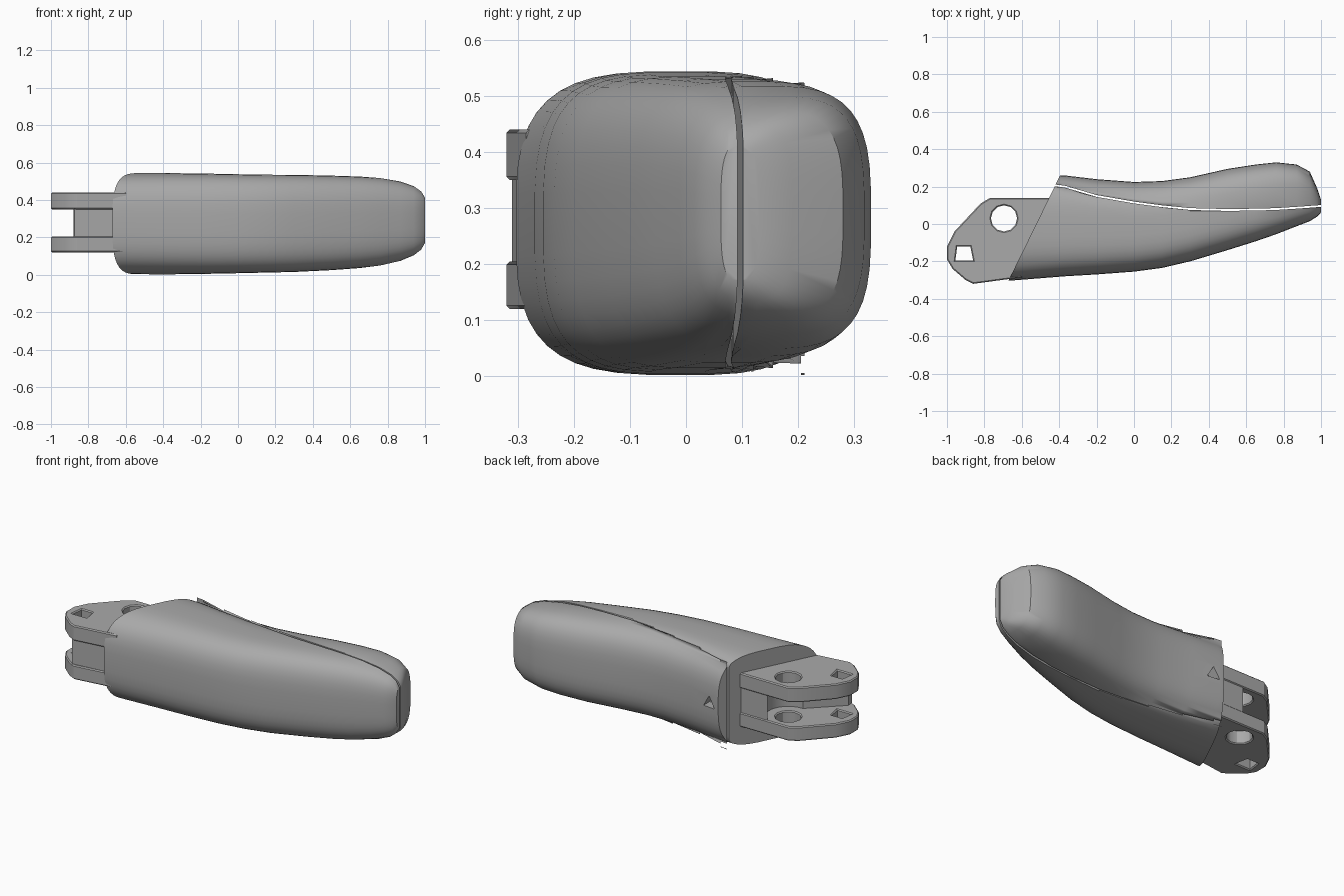
import bpy, bmesh, math
from mathutils import Vector

cube = bpy.data.objects.get("Cube")
if cube:
    bpy.data.objects.remove(cube, do_unlink=True)

grey = bpy.data.materials.new("plain grey")
grey.use_nodes = True
grey.diffuse_color = (0.4, 0.4, 0.4, 1)
grey.node_tree.nodes["Principled BSDF"].inputs["Base Color"].default_value = (0.4, 0.4, 0.4, 1)


def add_object(name, mesh, smooth_angle=35):
    obj = bpy.data.objects.new(name, mesh)
    bpy.context.collection.objects.link(obj)
    mesh.materials.clear()
    mesh.materials.append(grey)
    bpy.ops.object.select_all(action='DESELECT')
    obj.select_set(True)
    bpy.context.view_layer.objects.active = obj
    bpy.ops.object.shade_smooth_by_angle(angle=math.radians(smooth_angle))
    return obj


# Body stations: x, front edge, back edge, seam, half height
stations = [
    (-0.9, -0.32, 0.27, 0.23, 0.265),
    (-0.62, -0.3, 0.27, 0.23, 0.27),
    (-0.37, -0.28, 0.26, 0.2, 0.271),
    (-0.2, -0.27, 0.24, 0.15, 0.269),
    (0, -0.255, 0.225, 0.115, 0.265),
    (0.15, -0.235, 0.23, 0.095, 0.262),
    (0.3, -0.2, 0.25, 0.08, 0.26),
    (0.5, -0.14, 0.295, 0.075, 0.253),
    (0.65, -0.093, 0.318, 0.077, 0.245),
    (0.76, -0.055, 0.33, 0.08, 0.234),
    (0.87, -0.012, 0.318, 0.087, 0.212),
    (0.94, 0.015, 0.28, 0.092, 0.185),
    (0.98, 0.04, 0.19, 0.095, 0.155),
    (1.0, 0.062, 0.13, 0.097, 0.12),
]


def rounded(t, power=2 / 3.3):
    return math.copysign(abs(t) ** power, t)


def shell(name, side):
    """Loft rounded sections, flattened at the seam, then trim the joint end."""
    bm = bmesh.new()
    count = 44
    rings = []
    for x, low, high, seam, height in stations:
        mid, half = (low + high) / 2, (high - low) / 2
        centre = 0.273 + max(0, x) ** 2 * 0.018
        ring = []
        for i in range(count):
            a = math.tau * (i + 0.5) / count
            y = mid + half * rounded(math.cos(a))
            z = centre + height * rounded(math.sin(a))
            y = max(y, seam + 0.005) if side > 0 else min(y, seam - 0.005)
            ring.append(bm.verts.new((x, y, z)))
        rings.append(ring)
    for a, b in zip(rings, rings[1:]):
        for i in range(count):
            j = (i + 1) % count
            bm.faces.new((a[i], a[j], b[j], b[i]))
    bm.faces.new(rings[0])
    bm.faces.new(rings[-1])
    cut = bmesh.ops.bisect_plane(
        bm, geom=bm.verts[:] + bm.edges[:] + bm.faces[:],
        plane_co=Vector((-0.4, 0.25, 0)), plane_no=Vector((0.55, -0.27, 0)),
        clear_inner=True)
    edges = [e for e in cut["geom_cut"] if isinstance(e, bmesh.types.BMEdge)]
    bmesh.ops.holes_fill(bm, edges=edges)
    bmesh.ops.recalc_face_normals(bm, faces=bm.faces[:])
    mesh = bpy.data.meshes.new(name)
    bm.to_mesh(mesh)
    bm.free()
    return add_object(name, mesh)


front_shell = shell("front_shell", -1)
back_shell = shell("back_shell", 1)

# Small triangular recess in the back shell
bpy.ops.mesh.primitive_cylinder_add(vertices=3, radius=0.045, depth=0.12,
                                    location=(-0.33, 0.255, 0.27),
                                    rotation=(math.pi / 2, 0, 0))
cutter = bpy.context.object
cutter.name = "recess_cutter"
cutter.hide_render = True
back_shell.modifiers.new("recess", 'BOOLEAN').object = cutter
bpy.context.view_layer.objects.active = back_shell
bpy.ops.object.modifier_apply(modifier="recess")
bpy.data.objects.remove(cutter, do_unlink=True)


def plate(name, loops, bottom, top, bevel=0.0):
    """Extrude a flat outline; further loops become holes."""
    curve = bpy.data.curves.new(name, 'CURVE')
    curve.dimensions = '2D'
    curve.fill_mode = 'BOTH'
    curve.extrude = (top - bottom) / 2 - bevel
    curve.bevel_depth = bevel
    curve.bevel_resolution = 0
    curve.offset = -bevel
    for loop in loops:
        spline = curve.splines.new('POLY')
        spline.points.add(len(loop) - 1)
        spline.use_cyclic_u = True
        for point, (x, y) in zip(spline.points, loop):
            point.co = (x, y, 0, 1)
    temp = bpy.data.objects.new("outline", curve)
    bpy.context.collection.objects.link(temp)
    graph = bpy.context.evaluated_depsgraph_get()
    mesh = bpy.data.meshes.new_from_object(temp.evaluated_get(graph))
    bpy.data.objects.remove(temp, do_unlink=True)
    bm = bmesh.new()
    bm.from_mesh(mesh)
    bmesh.ops.remove_doubles(bm, verts=bm.verts[:], dist=0.0001)
    bmesh.ops.recalc_face_normals(bm, faces=bm.faces[:])
    bmesh.ops.translate(bm, verts=bm.verts[:], vec=(0, 0, (top + bottom) / 2))
    bm.to_mesh(mesh)
    bm.free()
    mesh.name = name
    return add_object(name, mesh, 30)


def arc(centre, radius, start, end, steps):
    angles = [math.radians(start + (end - start) * i / steps) for i in range(steps)]
    return [(centre[0] + radius * math.cos(a), centre[1] + radius * math.sin(a)) for a in angles]


# Forked joint: two lugs with a pin hole and a small end hole
pin = (-0.695, 0.03)
outline = [(-0.42, 0.14), (-0.77, 0.14), (-0.82, 0.11), (-0.96, -0.04), (-1, -0.12),
           (-1, -0.19), (-0.97, -0.24), (-0.9, -0.3), (-0.86, -0.32), (-0.6, -0.285)]
pin_hole = arc(pin, 0.07, 0, 360, 12)
end_hole = [(-0.955, -0.195), (-0.86, -0.195), (-0.875, -0.12), (-0.945, -0.12)]
for name, bottom, top in (("upper_lug", 0.35, 0.44), ("lower_lug", 0.12, 0.205)):
    plate(name, [outline, pin_hole, end_hole], bottom, top, 0.006)

# Web between the lugs, hollowed around the pin
web = [(-0.42, 0.135), (-0.63, 0.135)] + arc(pin, 0.128, 55, -110, 10)
web += [(-0.88, -0.27), (-0.875, -0.31), (-0.6, -0.28)]
plate("slot_web", [web], 0.2, 0.355)
